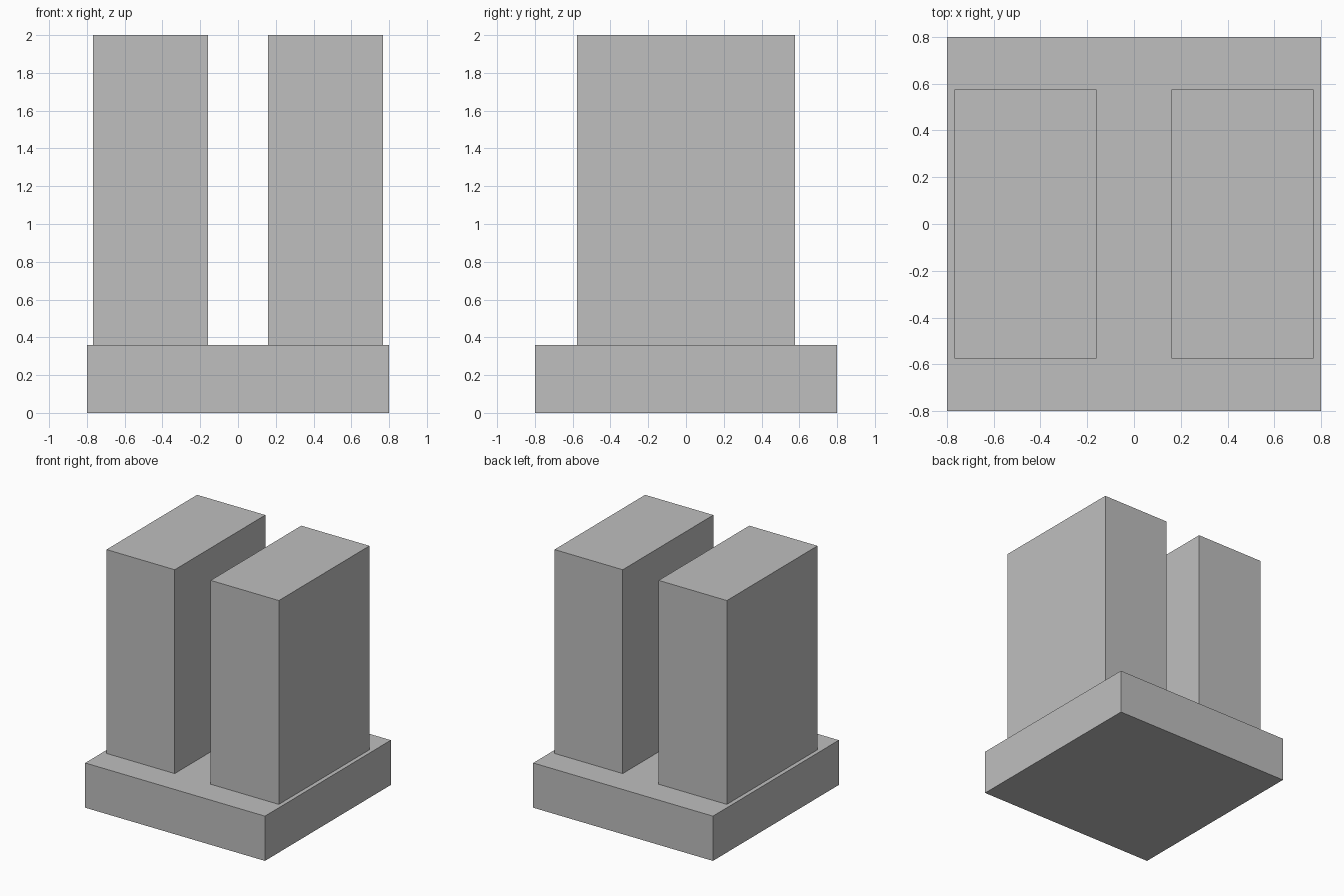
import bpy

if "Cube" in bpy.data.objects:
    bpy.data.objects.remove(bpy.data.objects["Cube"])

# Single flat grey for all parts
grey = bpy.data.materials.new("light_grey")
grey.diffuse_color = (0.52, 0.52, 0.52, 1.0)
grey.use_nodes = True
grey.node_tree.nodes["Principled BSDF"].inputs["Base Color"].default_value = grey.diffuse_color


def box(name, x, y, z):
    """Box spanning the given (min, max) ranges."""
    spans = (x, y, z)
    bpy.ops.mesh.primitive_cube_add(size=1, location=[(a + b) / 2 for a, b in spans])
    obj = bpy.context.object
    obj.name = name
    obj.scale = [b - a for a, b in spans]
    bpy.ops.object.transform_apply(location=False, rotation=False, scale=True)
    obj.data.materials.append(grey)
    return obj


# Square plinth
box("base", (-0.8, 0.8), (-0.8, 0.8), (0, 0.36))

# Twin upright blocks standing on the plinth
for side, name in ((-1, "left_tower"), (1, "right_tower")):
    x = sorted((side * 0.16, side * 0.767))
    box(name, x, (-0.576, 0.576), (0.36, 2.0))
